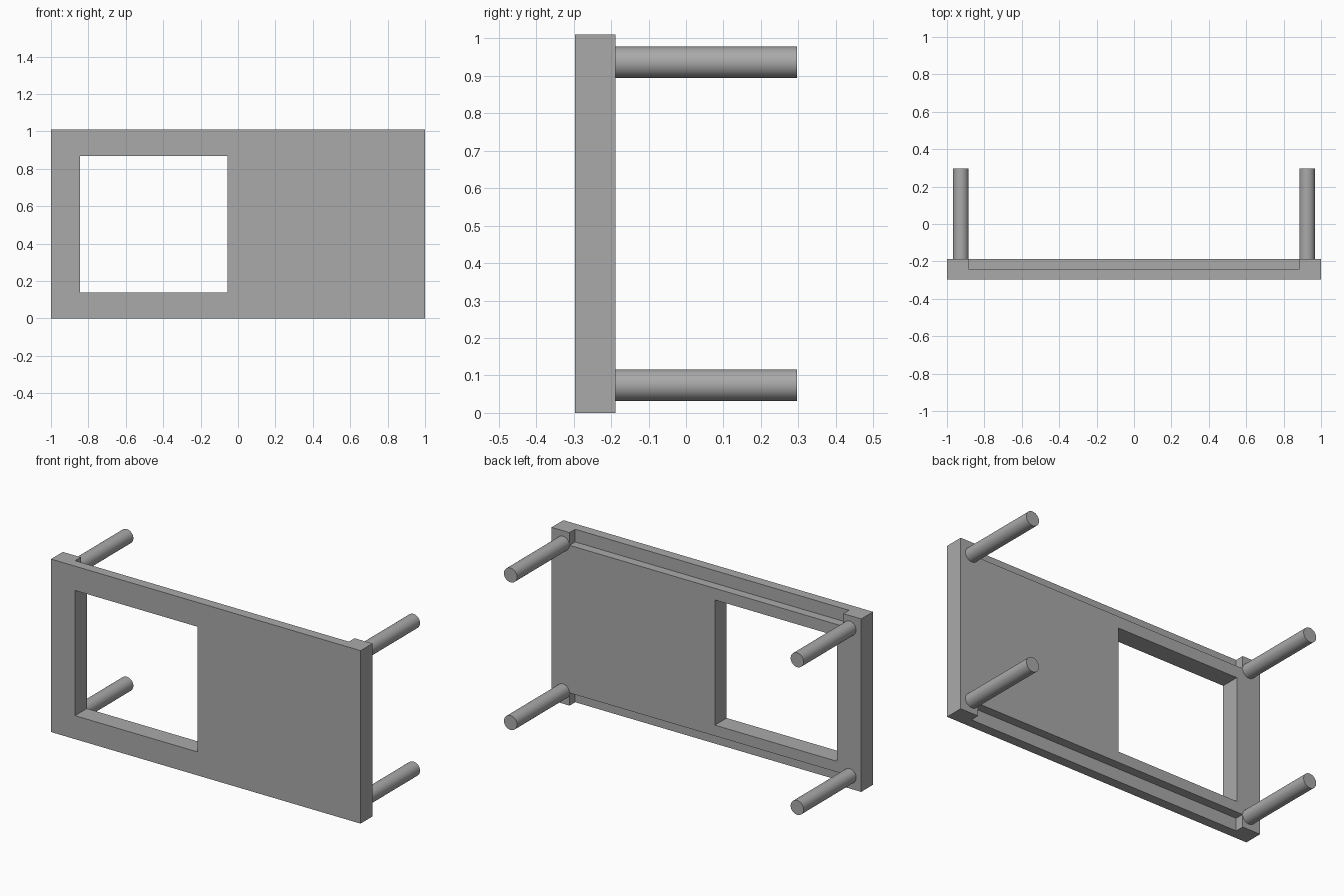
import bpy
import math

if "Cube" in bpy.data.objects:
    bpy.data.objects.remove(bpy.data.objects["Cube"], do_unlink=True)

WIDTH, HEIGHT = 2.0, 1.01
FRONT, LEDGE, BACK, LEG_END = -0.297, -0.24, -0.188, 0.297
INSET, RADIUS = 0.074, 0.042

grey = bpy.data.materials.new("plain grey")
grey.use_nodes = True
colour = (0.4, 0.4, 0.4, 1)
grey.diffuse_color = colour
grey.node_tree.nodes["Principled BSDF"].inputs["Base Color"].default_value = colour


def box(name, x, y, z):
    """Box spanning the (low, high) pairs x, y and z."""
    spans = (x, y, z)
    bpy.ops.mesh.primitive_cube_add(size=1, location=[(a + b) / 2 for a, b in spans])
    obj = bpy.context.object
    obj.name = name
    obj.scale = [b - a for a, b in spans]
    bpy.ops.object.transform_apply(location=False, rotation=False, scale=True)
    obj.data.materials.append(grey)
    return obj


def cut(target, cutter):
    """Subtract the cutter from the target and discard it."""
    cutter.hide_render = True
    mod = target.modifiers.new(cutter.name, "BOOLEAN")
    mod.operation, mod.solver, mod.object = "DIFFERENCE", "EXACT", cutter
    bpy.context.view_layer.objects.active = target
    bpy.ops.object.modifier_apply(modifier=mod.name)
    bpy.data.objects.remove(cutter, do_unlink=True)


# Main panel with a square opening
panel = box("panel", (-WIDTH / 2, WIDTH / 2), (FRONT, BACK), (0, HEIGHT))
cut(panel, box("opening_cutter", (-0.845, -0.055), (-0.5, 0), (0.137, 0.868)))

# Stepped rebates along the rear top and bottom edges, between the corner blocks
rebate_x = WIDTH / 2 - INSET - RADIUS
for name, z in (("lower", (-0.1, INSET)), ("upper", (HEIGHT - INSET, HEIGHT + 0.1))):
    cut(panel, box(name + "_rebate_cutter", (-rebate_x, rebate_x), (LEDGE, 0), z))

# Four round legs at the corners
for side, x in (("right", INSET - WIDTH / 2), ("left", WIDTH / 2 - INSET)):
    for level, z in (("lower", INSET), ("upper", HEIGHT - INSET)):
        start = BACK - 0.01
        bpy.ops.mesh.primitive_cylinder_add(
            vertices=48, radius=RADIUS, depth=LEG_END - start,
            location=(x, (start + LEG_END) / 2, z), rotation=(math.pi / 2, 0, 0))
        leg = bpy.context.object
        leg.name = f"{level}_{side}_leg"
        leg.data.materials.append(grey)
        bpy.ops.object.shade_smooth_by_angle(angle=math.radians(30))
